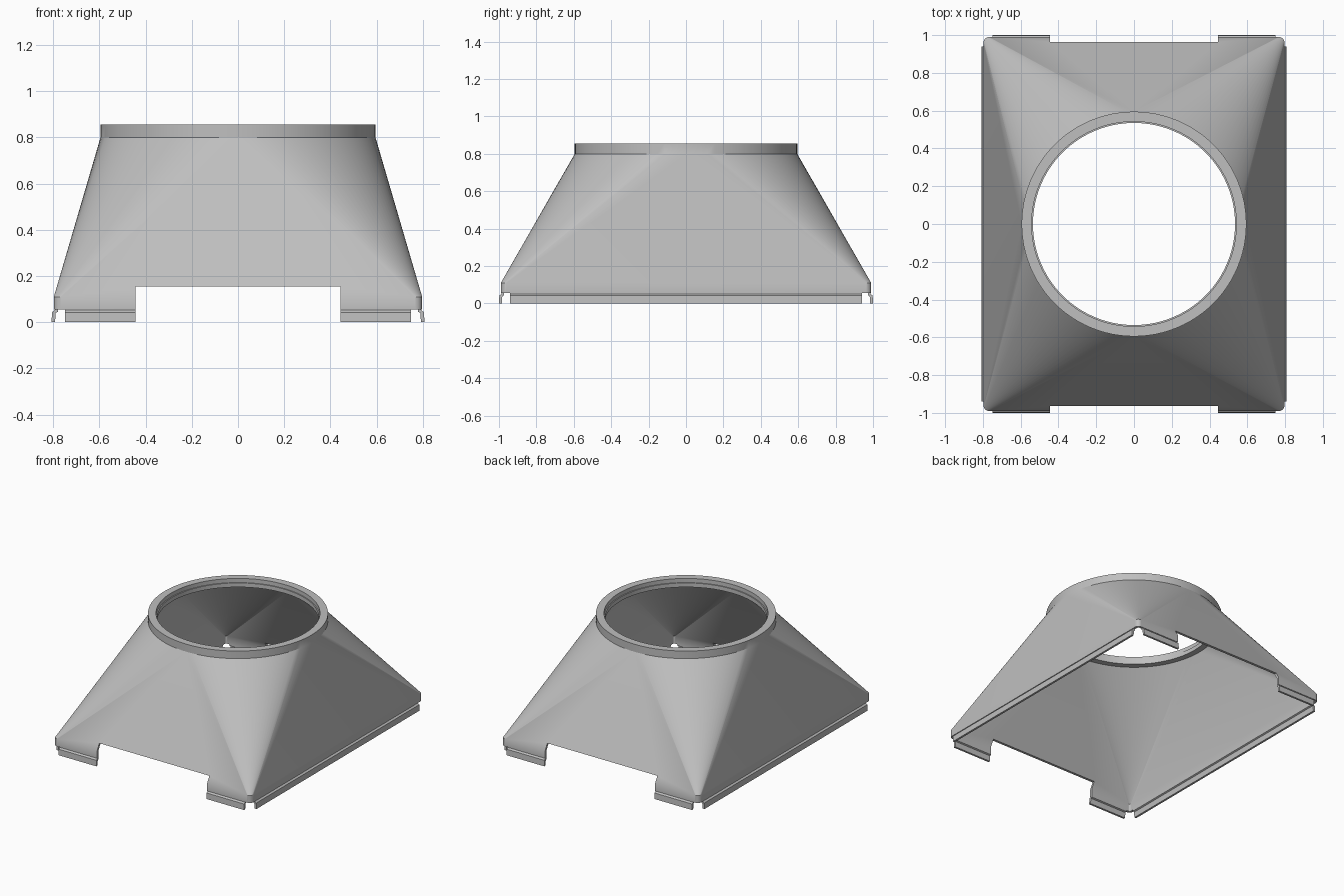
import bpy, bmesh, math
from mathutils import Matrix

cube = bpy.data.objects.get("Cube")
if cube:
    bpy.data.objects.remove(cube, do_unlink=True)

# One plain grey for every part
grey = bpy.data.materials.new("light grey")
grey.use_nodes = True
colour = (0.52, 0.52, 0.52, 1)
grey.diffuse_color = colour
grey.node_tree.nodes["Principled BSDF"].inputs["Base Color"].default_value = colour

HALF_X, HALF_Y, CORNER, STEPS = 0.797, 0.99, 0.03, 24
WALL = 0.018


def finish(name, bm):
    bmesh.ops.remove_doubles(bm, verts=bm.verts, dist=1e-5)
    bmesh.ops.recalc_face_normals(bm, faces=bm.faces)
    mesh = bpy.data.meshes.new(name)
    bm.to_mesh(mesh)
    bm.free()
    mesh.materials.append(grey)
    obj = bpy.data.objects.new(name, mesh)
    bpy.context.collection.objects.link(obj)
    return obj


def smooth(obj):
    bpy.ops.object.select_all(action='DESELECT')
    obj.select_set(True)
    bpy.context.view_layer.objects.active = obj
    bpy.ops.object.shade_smooth_by_angle(angle=math.radians(30))


def outline(z, inset=0.0, radius=None):
    """Rounded rectangle, or a circle when a radius is given."""
    pts = []
    r = CORNER - inset if radius is None else radius
    for q, (sx, sy) in enumerate([(1, 1), (-1, 1), (-1, -1), (1, -1)]):
        cx = 0 if radius else sx * (HALF_X - CORNER)
        cy = 0 if radius else sy * (HALF_Y - CORNER)
        for i in range(STEPS + 1):
            a = (q + i / STEPS) * math.pi / 2
            pts.append((cx + r * math.cos(a), cy + r * math.sin(a), z))
    return pts


# Hood: rectangle-to-circle shell with its round collar, one closed section
sections = [
    outline(0.055), outline(0.11),
    outline(0.80, radius=0.595), outline(0.855, radius=0.595),
    outline(0.855, radius=0.542), outline(0.825, radius=0.542),
    outline(0.825, radius=0.535), outline(0.795, radius=0.535),
    outline(0.795, radius=0.578),
    outline(0.11, WALL), outline(0.055, WALL),
]
bm = bmesh.new()
loops = [[bm.verts.new(p) for p in s] for s in sections]
for a, b in zip(loops, loops[1:] + loops[:1]):
    for i in range(len(a)):
        j = (i + 1) % len(a)
        bm.faces.new((a[i], a[j], b[j], b[i]))
hood = finish("hood_shell", bm)

# Notch through the front and back walls
bm = bmesh.new()
bmesh.ops.create_cube(bm, size=1, matrix=Matrix.Translation((0, 0, 0.055))
                      @ Matrix.Diagonal((0.888, 2.4, 0.2, 1)))
cutter = finish("notch_cutter", bm)
cutter.hide_render = True
mod = hood.modifiers.new("notch", 'BOOLEAN')
mod.operation, mod.solver, mod.object = 'DIFFERENCE', 'EXACT', cutter
bpy.context.view_layer.objects.active = hood
bpy.ops.object.modifier_apply(modifier="notch")
bpy.data.objects.remove(cutter, do_unlink=True)
smooth(hood)

# Snap lip section: (outward offset from the wall, height)
LIP = [(-0.018, 0.06), (-0.004, 0.06), (-0.004, 0.052), (0.008, 0.043),
       (0.010, 0.0), (-0.005, 0.0), (-0.008, 0.04), (-0.018, 0.045)]


def lip(name, angle, wall, start, end):
    bm = bmesh.new()
    ends = [[bm.verts.new((wall + o, t, z)) for o, z in LIP] for t in (start, end)]
    bm.faces.new(ends[0])
    bm.faces.new(ends[1])
    for i in range(len(LIP)):
        j = (i + 1) % len(LIP)
        bm.faces.new((ends[0][i], ends[0][j], ends[1][j], ends[1][i]))
    bm.transform(Matrix.Rotation(angle, 4, 'Z'))
    finish(name, bm)


# Long lips on the sides, short lips beside each notch
for side, angle in (("left", 0), ("right", math.pi)):
    lip(side + "_lip", angle, HALF_X, -0.94, 0.94)
for side, angle in (("back", math.pi / 2), ("front", -math.pi / 2)):
    lip(side + "_lip_a", angle, HALF_Y, 0.444, 0.748)
    lip(side + "_lip_b", angle, HALF_Y, -0.748, -0.444)
